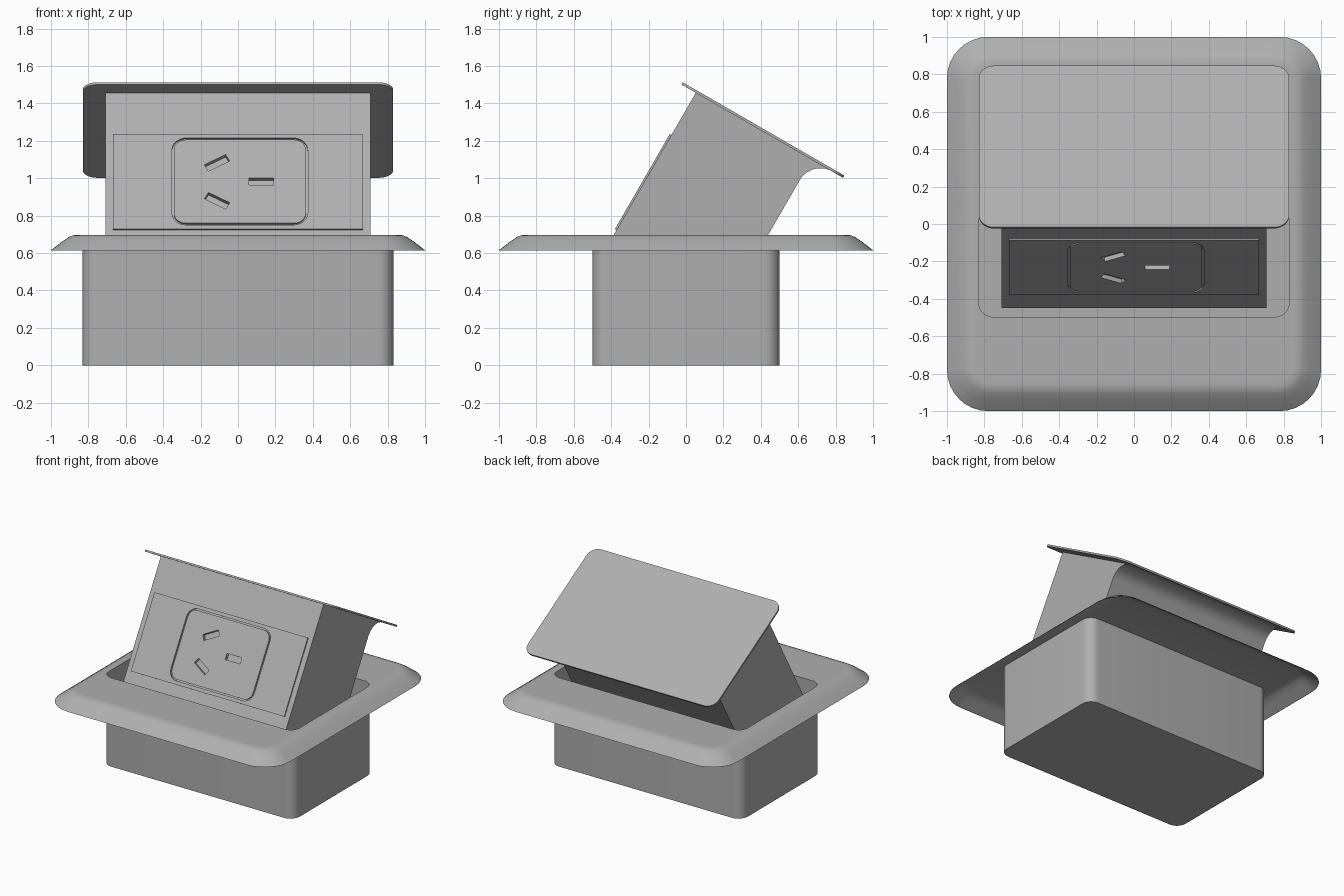
import bpy, bmesh
from math import sin, cos, pi, radians
from mathutils import Matrix, Vector

if "Cube" in bpy.data.objects:
    bpy.data.objects.remove(bpy.data.objects["Cube"])

# Tilted frame of the pop-up unit: x across, y along the lid, z out of the lid
TILT = Matrix.Translation((0, -0.017, 1.513)) @ Matrix.Rotation(radians(-30), 4, 'X')

# Mid-grey metal
GREY = bpy.data.materials.new("grey_metal")
GREY.diffuse_color = (.43, .43, .43, 1)
GREY.use_nodes = True
GREY.node_tree.nodes["Principled BSDF"].inputs["Base Color"].default_value = GREY.diffuse_color


def rrect(hx, hy, r, cx=0, cy=0, n=8):
    """Rounded rectangle as a list of 2D points."""
    pts = []
    for k, (sx, sy) in enumerate([(1, 1), (-1, 1), (-1, -1), (1, -1)]):
        for i in range(n + 1):
            a = (k + i / n) * pi / 2
            pts.append((cx + sx * (hx - r) + r * cos(a), cy + sy * (hy - r) + r * sin(a)))
    return pts


def bar(length, width, cx, cy, deg=0):
    """Rotated plain rectangle as 2D points."""
    c, s = cos(radians(deg)), sin(radians(deg))
    return [(cx + c * x * length / 2 - s * y * width / 2, cy + s * x * length / 2 + c * y * width / 2)
            for x, y in [(1, 1), (-1, 1), (-1, -1), (1, -1)]]


def loft(name, rings, matrix=Matrix(), cyclic=False):
    """Skin a stack of equal rings; cap the ends or join last to first."""
    bm = bmesh.new()
    vs = [[bm.verts.new(matrix @ Vector(p)) for p in ring] for ring in rings]
    pairs = list(zip(vs, vs[1:])) + ([(vs[-1], vs[0])] if cyclic else [])
    for a, b in pairs:
        for i in range(len(a)):
            j = (i + 1) % len(a)
            bm.faces.new((a[i], a[j], b[j], b[i]))
    if not cyclic:
        bm.faces.new(vs[0])
        bm.faces.new(vs[-1])
    bmesh.ops.recalc_face_normals(bm, faces=bm.faces)
    me = bpy.data.meshes.new(name)
    bm.to_mesh(me)
    bm.free()
    me.materials.append(GREY)
    ob = bpy.data.objects.new(name, me)
    bpy.context.collection.objects.link(ob)
    return ob


def on_front(pts, y):
    """Place 2D points (x, distance below lid) on the unit's front plane."""
    return [(x, y, -v) for x, v in pts]


def activate(ob):
    bpy.ops.object.select_all(action='DESELECT')
    ob.select_set(True)
    bpy.context.view_layer.objects.active = ob


def boolean(ob, tool, op):
    m = ob.modifiers.new("bool", 'BOOLEAN')
    m.operation, m.object, m.solver = op, tool, 'EXACT'
    activate(ob)
    bpy.ops.object.modifier_apply(modifier=m.name)
    bpy.data.objects.remove(tool)


def smooth(ob, deg=30):
    activate(ob)
    bpy.ops.object.shade_smooth_by_angle(angle=radians(deg))


# Housing: thin open box with a hollow sloping flange (half x, half y, radius, z)
profile = [(.832, .5, .08, 0), (.832, .5, .08, .692), (.86, .86, .10, .692), (.895, .895, .13, .682),
           (.93, .93, .16, .658), (.994, .994, .216, .615), (1, 1, .22, .615), (.94, .94, .17, .662),
           (.905, .905, .14, .685), (.885, .885, .12, .694), (.86, .86, .10, .698),
           (.84, .84, .09, .698), (.83, .497, .077, .698), (.83, .497, .077, .01)]
housing = loft("floor_box_housing",
               [[(x, y, z) for x, y in rrect(hx, hy, r)] for hx, hy, r, z in profile])
smooth(housing)

# Lid: thin rounded sheet on top of the tilted unit
lid = loft("lid", [[(x, y, z) for x, y in rrect(.83, .4985, .08, 0, .4985)] for z in (0, -.014)], TILT)
smooth(lid)

# Pop-up body: side profile with a concave fillet under the lid's rear edge
side = [(.088, .012), (.93, .012)]
side += [(.93 - .127 * sin(i / 10 * pi / 2), .14 - .127 * cos(i / 10 * pi / 2)) for i in range(11)]
side += [(.803, 1.015), (.088, 1.015)]
body = loft("popup_body", [[(x, u, -v) for u, v in side] for x in (-.708, .708)], TILT)

# Raised face plate
plate = bar(1.335, .588, 0, .567)
boolean(body, loft("plate", [on_front(plate, y) for y in (.078, .1)], TILT), 'UNION')

# Groove around the outlet
outer, inner = rrect(.363, .268, .075, .01, .567), rrect(.353, .258, .065, .01, .567)
boolean(body, loft("groove", [on_front(outer, .06), on_front(outer, .089),
                              on_front(inner, .089), on_front(inner, .06)], TILT, True), 'DIFFERENCE')

# Three pin slots
for cx, v, deg in [(-.112, .452, -29), (-.112, .686, 29), (.124, .567, 0)]:
    slot = bar(.13, .045, cx, v, deg)
    boolean(body, loft("slot", [on_front(slot, y) for y in (.06, .105)], TILT), 'DIFFERENCE')
smooth(body)
